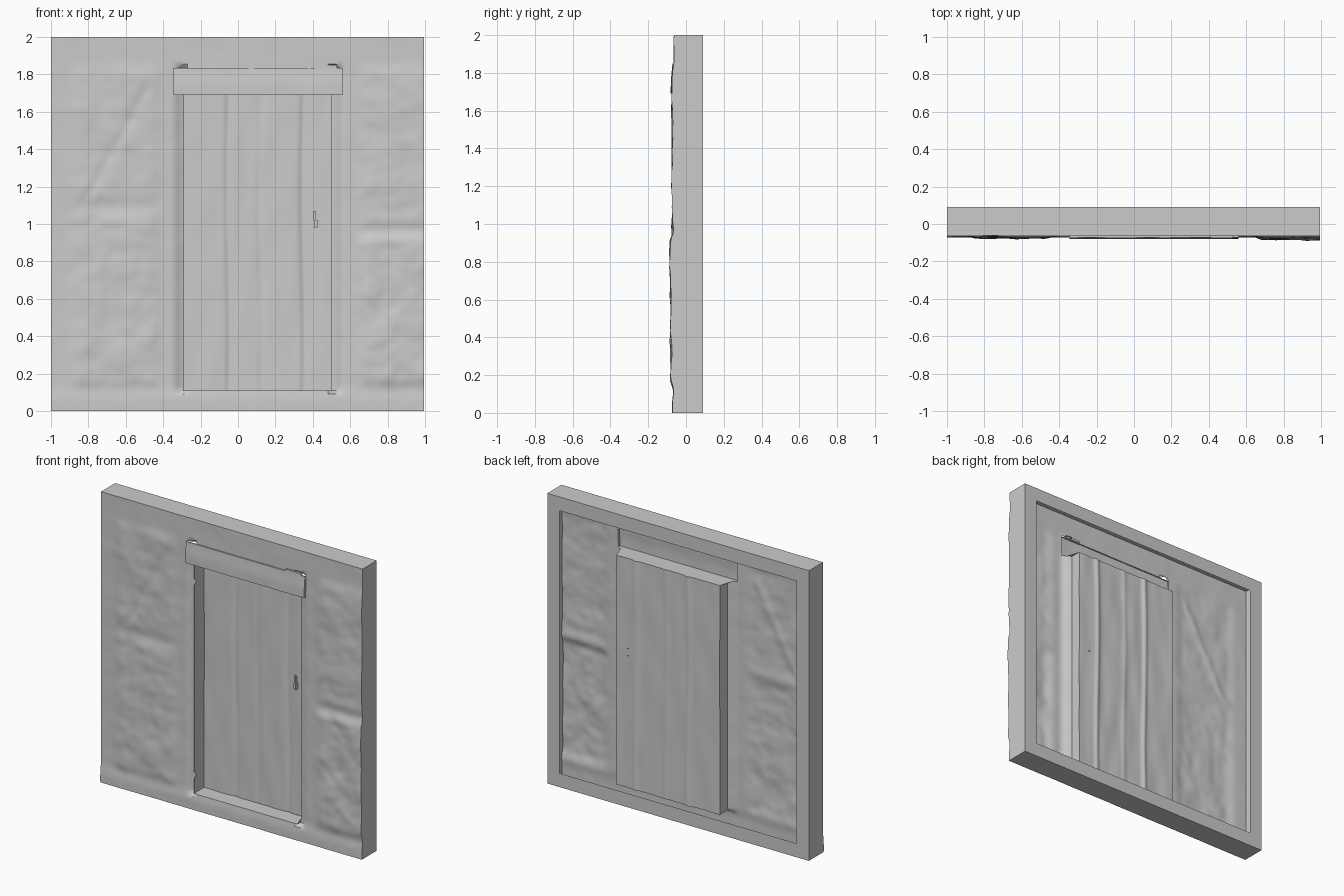
import bpy, bmesh, math
from mathutils import Vector, noise

if "Cube" in bpy.data.objects:
    bpy.data.objects.remove(bpy.data.objects["Cube"])

DOOR_Y, BACK_Y, RIM = 0.045, 0.09, 0.095
DX0, DX1, DZ0, DZ1 = -0.29, 0.50, 0.11, 1.69      # door opening
LX0, LX1, LZ1 = -0.345, 0.56, 1.835               # lintel


def smooth(a, b, t):
    t = min(1, max(0, (t - a) / (b - a)))
    return t * t * (3 - 2 * t)


def box_mask(x, z, x0, x1, z0, z1, s=0.04):
    return (smooth(x0 - s, x0 + s, x) * (1 - smooth(x1 - s, x1 + s, x))
            * smooth(z0 - s, z0 + s, z) * (1 - smooth(z1 - s, z1 + s, z)))


def spans(breaks, step):
    # Evenly subdivided coordinates that keep every break
    out = [breaks[0]]
    for a, b in zip(breaks, breaks[1:]):
        n = max(1, round((b - a) / step))
        out += [a + (b - a) * i / n for i in range(1, n + 1)]
    return out


def path(corners, step=0.025):
    pts = [Vector(corners[0])]
    for a, b in zip(corners, corners[1:]):
        a, b = Vector(a), Vector(b)
        n = max(1, round((b - a).length / step))
        pts += [a.lerp(b, i / n) for i in range(1, n + 1)]
    return pts


def surface(name, us, vs, f, skip=lambda u, v: False):
    bm = bmesh.new()
    rows = [[bm.verts.new(f(u, v)) for v in vs] for u in us]
    for i in range(len(us) - 1):
        for j in range(len(vs) - 1):
            if not skip((us[i] + us[i + 1]) / 2, (vs[j] + vs[j + 1]) / 2):
                bm.faces.new((rows[i][j], rows[i + 1][j],
                              rows[i + 1][j + 1], rows[i][j + 1]))
    loose = [v for v in bm.verts if not v.link_faces]
    bmesh.ops.delete(bm, geom=loose, context='VERTS')
    return finish(name, bm)


def ruled(name, a, b, n=3):
    return surface(name, list(range(len(a))), [k / n for k in range(n + 1)],
                   lambda i, t: a[i].lerp(b[i], t))


def finish(name, bm):
    me = bpy.data.meshes.new(name)
    bm.to_mesh(me)
    bm.free()
    ob = bpy.data.objects.new(name, me)
    bpy.context.collection.objects.link(ob)
    bpy.ops.object.select_all(action='DESELECT')
    ob.select_set(True)
    bpy.context.view_layer.objects.active = ob
    bpy.ops.object.shade_smooth_by_angle(angle=math.radians(40))
    return ob


def wall_y(x, z):
    # Plaster fields bulge out between flat timbers
    m = (box_mask(x, z, -0.87, -0.44, 1.12, 1.83) * 0.6
         + box_mask(x, z, -0.87, -0.44, 0.14, 1.06) * 0.9
         + box_mask(x, z, 0.66, 1.1, 0.99, 1.83) * 0.8
         + box_mask(x, z, 0.66, 1.1, 0.14, 0.94) * 1.3)
    n = noise.noise(Vector((x * 7, 0.3, z * 7))) + 0.5 * noise.noise(Vector((x * 17, 2, z * 17)))
    y = -0.064 - m * (0.012 + 0.007 * n) - 0.002 * n
    # Diagonal brace crease
    d = (x + 0.80) * 0.88 - (z - 1.15) * 0.48
    y += 0.006 * math.exp(-(d / 0.025) ** 2) * box_mask(x, z, -0.85, -0.46, 1.12, 1.75)
    # Uneven footing at the bottom
    y -= 0.008 * (1 - smooth(0.05, 0.14, z))
    # Wall rounds in toward the opening
    if DZ0 <= z <= LZ1:
        y += 0.025 * (1 - smooth(0, 0.06, DX0 - x)) if x <= DX0 else 0
        y += 0.035 * (1 - smooth(0, 0.07, x - DX1)) if x >= DX1 else 0
    return max(y, -0.09)


def door_y(x, z):
    y = DOOR_Y
    for g in (-0.05, 0.12, 0.35):
        y += (0.004 if g == 0.12 else 0.010) * math.exp(-((x - g - 0.006 * math.sin(z * 4)) / 0.016) ** 2)
    return y + 0.004 * noise.noise(Vector((x * 12, 1, z * 3)))


# Wall front sheet with door and lintel openings
surface("wall_front", spans([-1, LX0, DX0, DX1, LX1, 0.995], 0.02),
        spans([0, DZ0, DZ1, LZ1, 2], 0.02),
        lambda x, z: (x, wall_y(x, z), z),
        lambda x, z: (DX0 < x < DX1 and DZ0 < z < LZ1) or (LX0 < x < LX1 and DZ1 < z < LZ1))

# Outer edge of the shell
outer = path([(-1, 0, 0), (-1, 0, 2), (0.995, 0, 2), (0.995, 0, 0), (-1, 0, 0)])
ruled("wall_edges", [Vector((p.x, wall_y(p.x, p.z), p.z)) for p in outer],
      [Vector((p.x, BACK_Y, p.z)) for p in outer])

# Flat border around the open back
ruled("back_rim", [Vector((p.x, BACK_Y, p.z)) for p in outer],
      [Vector((p.x * (1 - RIM), BACK_Y, 1 + (p.z - 1) * (1 - RIM))) for p in outer], 1)

# Jambs and sill
jamb = path([(DX0, 0, DZ1), (DX0, 0, DZ0), (DX1, 0, DZ0), (DX1, 0, DZ1)])
ruled("door_jambs", [Vector((p.x, wall_y(p.x, p.z), p.z)) for p in jamb],
      [Vector((p.x, door_y(p.x, p.z), p.z)) for p in jamb], 4)

# Planked door
surface("door", spans([DX0, DX1], 0.01), spans([DZ0, DZ1], 0.03),
        lambda x, z: (x, door_y(x, z), z))


# Lintel, hollow behind
def lintel_y(x, z):
    return -0.080 + 0.007 * smooth(1.74, LZ1, z) + 0.002 * noise.noise(Vector((x * 8, 5, z * 8)))


surface("lintel_front", spans([LX0, LX1], 0.025), spans([DZ1, LZ1], 0.025),
        lambda x, z: (x, lintel_y(x, z), z))
lp = path([(LX0, 0, DZ1), (LX0, 0, LZ1), (LX1, 0, LZ1), (LX1, 0, DZ1),
           (DX1, 0, DZ1), (DX0, 0, DZ1), (LX0, 0, DZ1)])


def lintel_back(p):
    inside = p.z < DZ1 + 0.001 and DX0 - 0.001 <= p.x <= DX1 + 0.001
    return Vector((p.x, door_y(p.x, p.z) if inside else wall_y(p.x, p.z), p.z))


ruled("lintel_edges", [Vector((p.x, lintel_y(p.x, p.z), p.z)) for p in lp],
      [lintel_back(p) for p in lp], 2)


# Small solid blocks: lintel chip, latch plate and pull
def block(name, lo, hi):
    bm = bmesh.new()
    bmesh.ops.create_cube(bm, size=1)
    lo, hi = Vector(lo), Vector(hi)
    for v in bm.verts:
        v.co = (lo + hi) / 2 + v.co * (hi - lo)
    bmesh.ops.bevel(bm, geom=bm.edges[:], offset=0.002, segments=2, affect='EDGES')
    return finish(name, bm)


block("lintel_chip", (0.41, -0.074, 1.832), (0.53, -0.055, 1.85))
block("latch_plate", (0.402, DOOR_Y - 0.012, 1.02), (0.418, DOOR_Y + 0.004, 1.07))
block("latch_pull", (0.406, DOOR_Y - 0.022, 0.98), (0.426, DOOR_Y + 0.004, 1.022))
